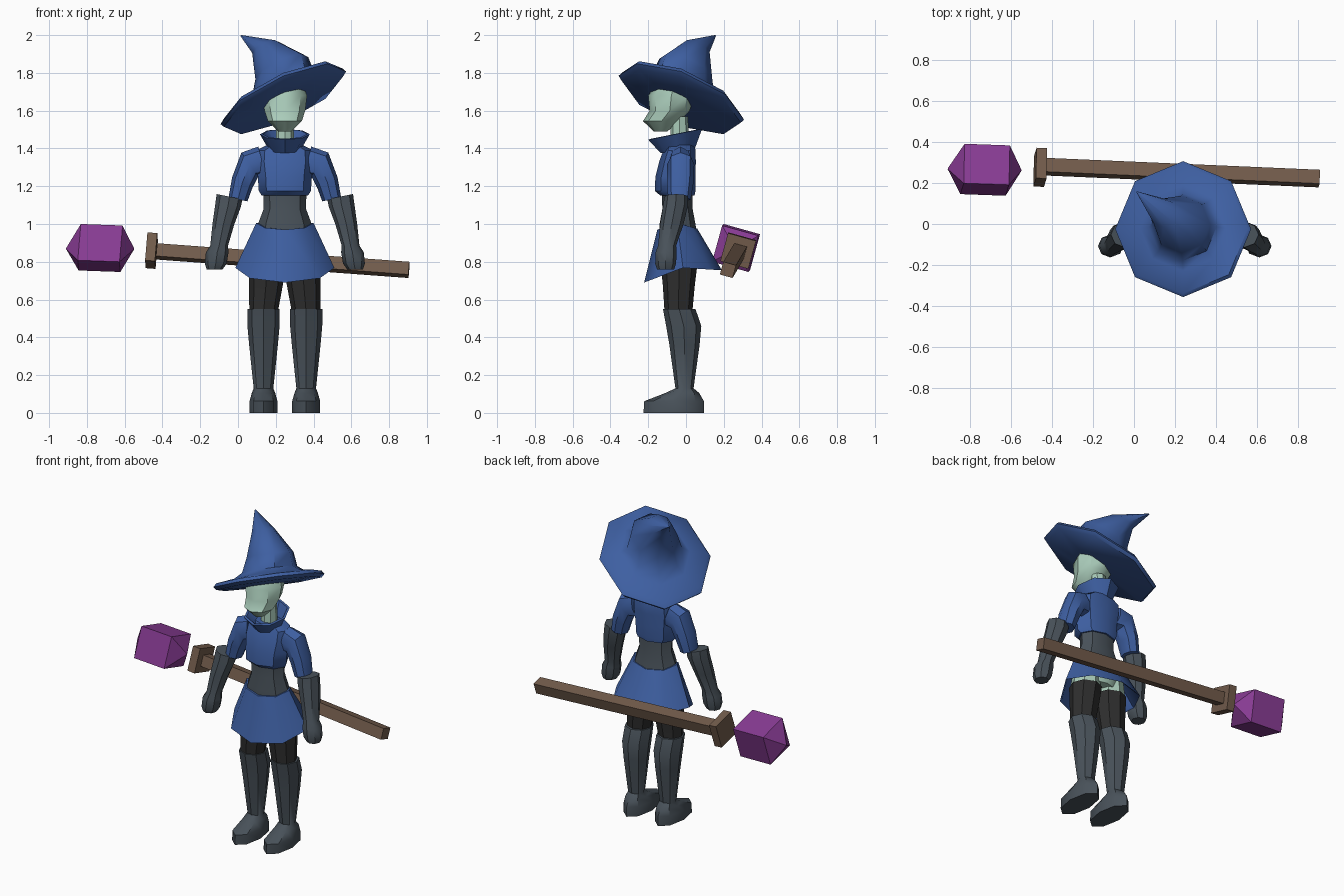
import bpy, bmesh, math
from mathutils import Vector

CX = 0.248  # mirror line of the figure


def material(name, rgb):
    m = bpy.data.materials.new(name)
    m.diffuse_color = (*rgb, 1)
    return m


BLUE = material("blue cloth", (0.048, 0.115, 0.36))
GREY = material("slate leather", (0.066, 0.084, 0.102))
BLACK = material("black stocking", (0.027, 0.027, 0.027))
SKIN = material("pale green skin", (0.40, 0.60, 0.49))
PURPLE = material("purple crystal", (0.25, 0.045, 0.30))
WOOD = material("brown wood", (0.17, 0.107, 0.072))


def ring(x, y, z, rx, ry, tx=0, ty=0, front=0, back=0, n=8):
    """Elliptical section; tx, ty tilt it, front and back lower its ends."""
    pts = []
    for i in range(n):
        a = 2 * math.pi * i / n
        dx, dy = rx * math.cos(a), ry * math.sin(a)
        dip = front * max(0, -math.sin(a)) + back * max(0, math.sin(a))
        pts.append(Vector((x + dx, y + dy, z + tx * dx + ty * dy - dip)))
    return pts


def body_ring(z, half, yf, yb, **k):
    return ring(CX, (yf + yb) / 2, z, half, (yb - yf) / 2, **k)


def loft(name, rings, mat, smooth=40):
    bm = bmesh.new()
    vs = [[bm.verts.new(p) for p in r] for r in rings]
    n = len(vs[0])
    for a, b in zip(vs, vs[1:]):
        for i in range(n):
            j = (i + 1) % n
            bm.faces.new((a[i], a[j], b[j], b[i]))
    bm.faces.new(vs[0][::-1])
    bm.faces.new(vs[-1])
    bmesh.ops.recalc_face_normals(bm, faces=bm.faces)
    me = bpy.data.meshes.new(name)
    bm.to_mesh(me)
    bm.free()
    me.materials.append(mat)
    if smooth:
        me.polygons.foreach_set("use_smooth", [True] * len(me.polygons))
        me.set_sharp_from_angle(angle=math.radians(smooth))
    ob = bpy.data.objects.new(name, me)
    bpy.context.collection.objects.link(ob)
    return ob


def pair(name, sections, mat):
    """Limb given as (distance from mirror line, y, z, rx, ry, tilt), both sides."""
    for side, s in (("left", 1), ("right", -1)):
        loft(f"{side}_{name}",
             [ring(CX + s * d, y, z, rx, ry, tx=s * t) for d, y, z, rx, ry, t in sections], mat)


# head and neck
loft("head", [body_ring(1.49, .035, -.17, -.10), body_ring(1.545, .09, -.228, -.03),
              body_ring(1.60, .108, -.192, .02), body_ring(1.68, .118, -.20, .045),
              body_ring(1.75, .09, -.15, .03)], SKIN)
loft("neck", [body_ring(1.38, .05, -.085, .02), body_ring(1.57, .045, -.08, .01)], SKIN)

# hat: one tilted loft from the underside, round the rim, up to the bent tip
TX, TY = .42, -.35


def hat(x, y, z, r):
    return ring(x, y, z, r, r, TX, TY)


loft("hat", [hat(.245, -.04, 1.645, .14), hat(.24, -.025, 1.647, .315),
             hat(.24, -.025, 1.668, .332), hat(.24, -.025, 1.69, .315),
             hat(.24, -.02, 1.705, .21), hat(.238, -.015, 1.735, .165),
             hat(.232, -.002, 1.825, .14), hat(.145, .055, 1.935, .07),
             hat(.016, .155, 1.998, .004)], BLUE, 50)

# shirt, collar, waist
loft("collar", [body_ring(1.385, .08, -.135, .045, ty=.1), body_ring(1.475, .132, -.20, .085, ty=.2),
                body_ring(1.477, .118, -.185, .07, ty=.2), body_ring(1.40, .06, -.11, .03, ty=.1)], BLUE)
loft("shirt", [body_ring(1.15, .122, -.135, .045), body_ring(1.175, .138, -.165, .05),
               body_ring(1.25, .143, -.162, .05), body_ring(1.33, .155, -.142, .052),
               body_ring(1.39, .15, -.12, .05), body_ring(1.42, .09, -.11, .045)], BLUE)
loft("waist", [body_ring(1.20, .115, -.13, .035), body_ring(1.08, .112, -.125, .035),
               body_ring(1.00, .142, -.14, .05), body_ring(.94, .15, -.14, .06)], GREY)

# arms
pair("sleeve", [(.12, -.03, 1.33, .02, .06, 4), (.185, -.028, 1.315, .045, .072, 1.4),
                (.225, -.03, 1.22, .054, .07, .5), (.248, -.035, 1.13, .05, .06, .2)], BLUE)
pair("glove", [(.293, -.052, 1.145, .068, .062, .2), (.30, -.055, 1.10, .068, .066, .1),
               (.325, -.075, 1.00, .058, .062, 0), (.348, -.10, .885, .047, .048, 0),
               (.358, -.105, .85, .06, .056, 0), (.366, -.108, .79, .058, .055, 0),
               (.372, -.108, .76, .042, .045, 0)], GREY)

# skirt: open shell, hem lowest at the front
loft("skirt", [body_ring(1.005, .135, -.13, .045, front=.035, back=.03),
               body_ring(1.005, .152, -.152, .06, front=.035, back=.03),
               body_ring(.768, .262, -.222, .19, front=.078, back=.013),
               body_ring(.775, .25, -.21, .178, front=.078, back=.013),
               body_ring(.96, .14, -.14, .05, front=.03, back=.03)], BLUE)

# hips and legs
loft("hips", [body_ring(.96, .14, -.13, .05), body_ring(.88, .165, -.125, .07),
              body_ring(.81, .13, -.10, .05)], SKIN)
pair("thigh", [(.085, -.035, .90, .078, .088, 0), (.095, -.037, .76, .092, .09, 0)], SKIN)
pair("stocking", [(.093, -.037, .785, .097, .097, 0), (.10, -.038, .68, .09, .085, 0),
                  (.112, -.04, .54, .076, .074, 0)], BLACK)
pair("boot", [(.113, -.036, .55, .086, .086, 0), (.113, -.012, .46, .085, .093, 0),
              (.113, -.008, .36, .076, .08, 0), (.113, -.008, .13, .052, .048, 0),
              (.113, -.02, .105, .062, .09, 0), (.113, -.063, .062, .074, .158, 0),
              (.113, -.065, 0, .074, .16, 0)], GREY)

# staff: square sections rolled about a slightly sloping axis
A, B = Vector((.905, .222, .757)), Vector((-.43, .28, .855))
AXIS = (B - A).normalized()
ROLL = math.radians(15.5)
E1 = Vector((0, math.cos(ROLL), -math.sin(ROLL)))
E1 = (E1 - E1.dot(AXIS) * AXIS).normalized()
E2 = AXIS.cross(E1)


def square(p, h):
    return [Vector(p) + h * (a * E1 + b * E2) for a, b in ((-1, -1), (1, -1), (1, 1), (-1, 1))]


loft("staff_rod", [square(A, .035), square(B, .035)], WOOD, 0)
loft("staff_guard", [square((-.432, .276, .857), .077), square((-.484, .278, .861), .077)], WOOD, 0)
loft("crystal", [square((-.55, .262, .868), .002), square((-.617, .261, .869), .1),
                 square((-.838, .269, .877), .1), square((-.91, .27, .87), .002)], PURPLE, 0)
